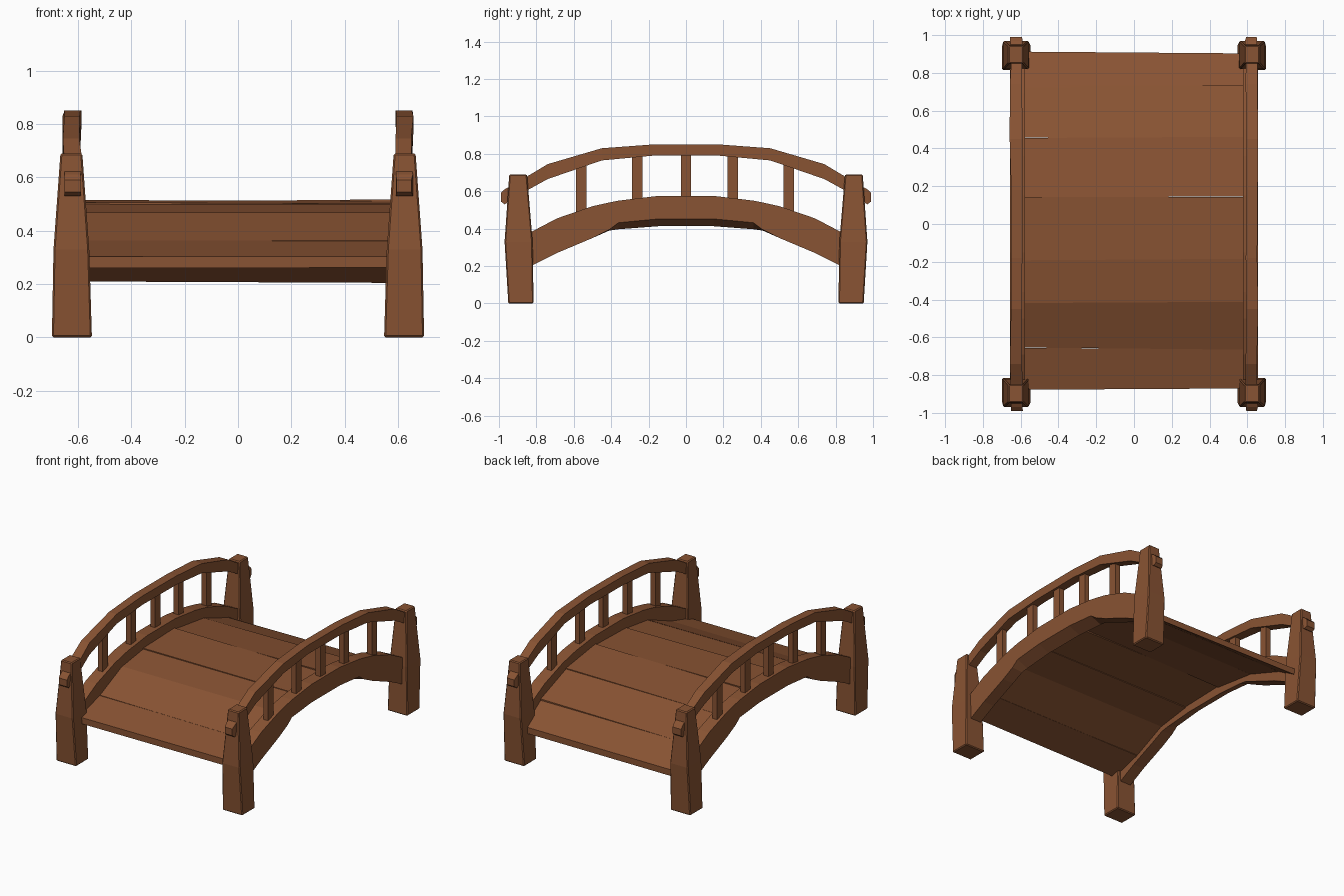
import bpy, bmesh, random

if "Cube" in bpy.data.objects:
    bpy.data.objects.remove(bpy.data.objects["Cube"])
random.seed(4)

wood = bpy.data.materials.new("brown wood")
wood.diffuse_color = (0.25, 0.087, 0.033, 1)
wood.use_nodes = True
wood.node_tree.nodes["Principled BSDF"].inputs["Base Color"].default_value = wood.diffuse_color


def loft(name, sections, bevel=0.0):
    """Skin a list of 4-corner sections and cap both ends."""
    bm = bmesh.new()
    rings = [[bm.verts.new(p) for p in s] for s in sections]
    for a, b in zip(rings, rings[1:]):
        for i in range(4):
            j = (i + 1) % 4
            bm.faces.new((a[i], a[j], b[j], b[i]))
    bm.faces.new(rings[0])
    bm.faces.new(rings[-1])
    bmesh.ops.recalc_face_normals(bm, faces=bm.faces)
    me = bpy.data.meshes.new(name)
    bm.to_mesh(me)
    bm.free()
    me.materials.append(wood)
    ob = bpy.data.objects.new(name, me)
    bpy.context.collection.objects.link(ob)
    if bevel:
        m = ob.modifiers.new("bevel", 'BEVEL')
        m.width, m.segments = bevel, 1
    return ob


def both_ways(half):
    """Mirror an end-to-middle profile about y = 0."""
    return half + [(-p[0], *p[1:]) for p in reversed(half)]


# half profiles: y, inner bottom, outer bottom, top
BEAM = both_ways([(-.88, .175, .175, .355), (-.69, .27, .27, .455), (-.5, .35, .35, .52),
                  (-.41, .39, .395, .54), (-.36, .397, .432, .55), (-.15, .413, .452, .575)])
# y, bottom, top
RAIL = both_ways([(-.99, .545, .59), (-.97, .53, .61), (-.84, .61, .685), (-.74, .665, .745),
                  (-.45, .765, .83), (-.18, .79, .85)])
# z, centre x, half width, near y, far y
POST = [(0, .623, .075, .815, .95), (.33, .625, .067, .82, .97), (.69, .625, .041, .85, .945)]

for side, s in (("left", -1), ("right", 1)):
    # arched side beam, chamfered under its middle
    loft(side + "_beam", [[(s * .576, y, bi), (s * .657, y, bo), (s * .657, y, t), (s * .576, y, t)]
                          for y, bi, bo, t in BEAM])
    # hand rail with slightly uneven hewn sides
    rail = []
    for y, b, t in RAIL:
        i, o = .59 + random.uniform(-.004, .006), .655 + random.uniform(-.006, .004)
        rail.append([(s * i, y, b), (s * o, y, b), (s * o, y, t), (s * i, y, t)])
    loft(side + "_rail", rail)
    # balusters
    for n, (y, z0, z1) in enumerate([(-.56, .48, .755), (-.26, .54, .80), (0, .55, .81),
                                     (.25, .54, .80), (.55, .48, .755)]):
        loft(f"{side}_baluster_{n + 1}",
             [[(s * .62 + a * .018, y + b * .028, z) for a, b in ((-1, -1), (1, -1), (1, 1), (-1, 1))]
              for z in (z0, z1)])
    # tapered corner posts
    for end, e in (("front", -1), ("back", 1)):
        loft(f"{end}_{side}_post",
             [[(s * (cx - h), e * y0, z), (s * (cx + h), e * y0, z),
               (s * (cx + h), e * y1, z), (s * (cx - h), e * y1, z)]
              for z, cx, h, y0, y1 in POST], bevel=.006)

# deck planks: seam y and top z, with slightly skewed edges
SEAMS = [(-.87, .305), (-.66, .365), (-.415, .47), (-.185, .503), (.145, .512),
         (.455, .468), (.725, .365), (.905, .25)]
for n, ((y0, z0), (y1, z1)) in enumerate(zip(SEAMS, SEAMS[1:])):
    ends = []
    for x in (-.58, .58):
        a, b = y0 + random.uniform(-.008, .006), y1 + random.uniform(-.006, .008)
        dz = random.uniform(-.006, .006)
        ends.append([(x, a, z0 + dz - .042), (x, b, z1 + dz - .042), (x, b, z1 + dz), (x, a, z0 + dz)])
    loft(f"deck_plank_{n + 1}", ends)
